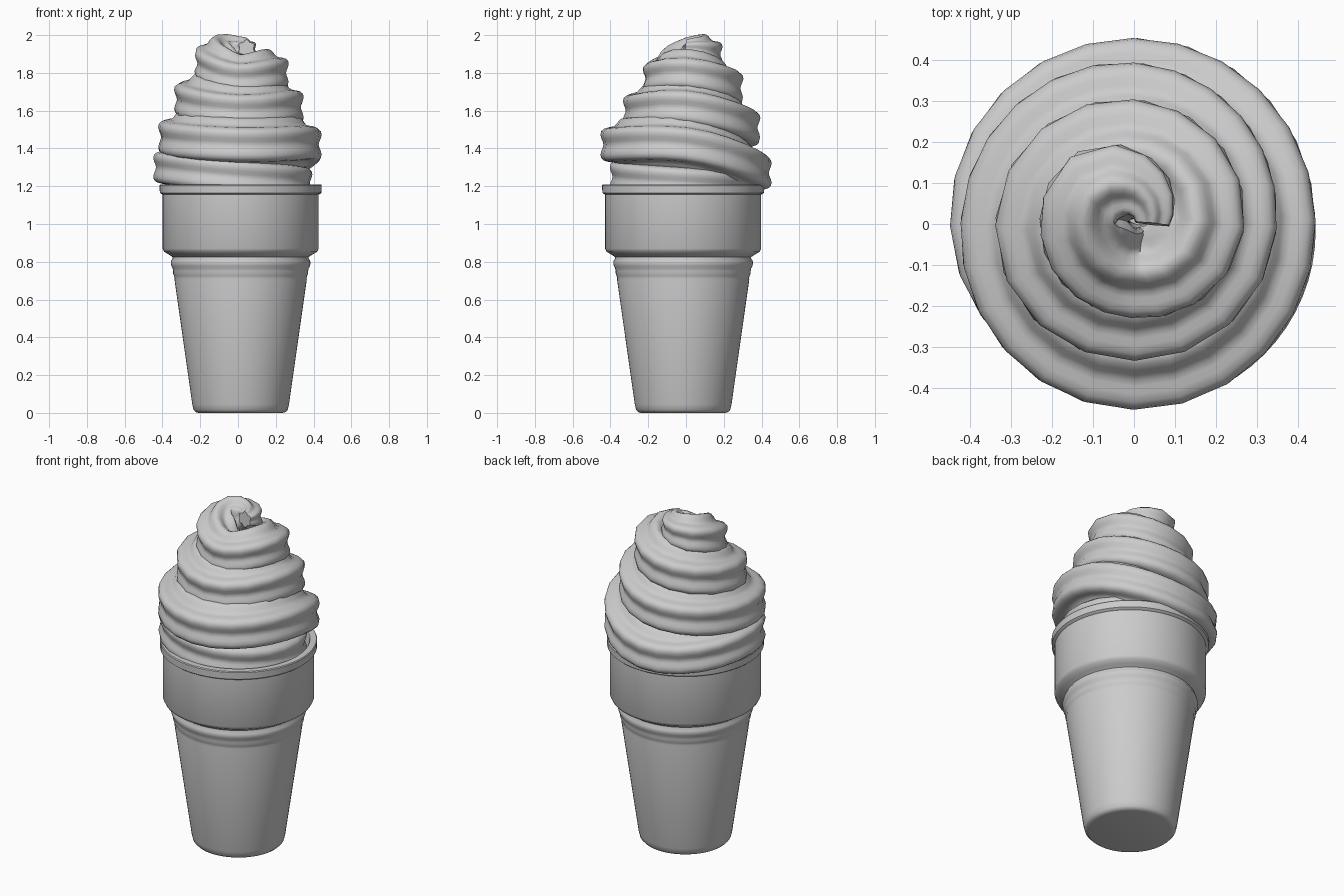
import bpy, math
from mathutils import Vector

if "Cube" in bpy.data.objects:
    bpy.data.objects.remove(bpy.data.objects["Cube"])

grey = bpy.data.materials.new("plain_grey")
grey.diffuse_color = (0.6, 0.6, 0.6, 1)
grey.use_nodes = True
grey.node_tree.nodes["Principled BSDF"].inputs["Base Color"].default_value = grey.diffuse_color


def add_mesh(name, verts, faces, angle):
    me = bpy.data.meshes.new(name)
    me.from_pydata(verts, [], faces)
    me.materials.append(grey)
    ob = bpy.data.objects.new(name, me)
    bpy.context.collection.objects.link(ob)
    bpy.ops.object.select_all(action='DESELECT')
    bpy.context.view_layer.objects.active = ob
    ob.select_set(True)
    bpy.ops.object.shade_smooth_by_angle(angle=math.radians(angle))
    return ob


def skin(rings):
    """Join equal rings of points with quads and cap both ends."""
    n = len(rings[0])
    verts = [p for r in rings for p in r]
    faces = [(i * n + j, i * n + (j + 1) % n, (i + 1) * n + (j + 1) % n, (i + 1) * n + j)
             for i in range(len(rings) - 1) for j in range(n)]
    faces.append(tuple(reversed(range(n))))
    faces.append(tuple(range((len(rings) - 1) * n, len(rings) * n)))
    return verts, faces


# Wafer cup: lathed profile (radius, height), hollow at the top
profile = [(0.222, 0), (0.238, 0.004), (0.249, 0.016), (0.256, 0.045), (0.35, 0.705),
           (0.349, 0.712), (0.352, 0.725), (0.357, 0.737), (0.357, 0.75), (0.36, 0.765),
           (0.367, 0.778), (0.37, 0.792), (0.368, 0.805), (0.36, 0.818), (0.36, 0.825),
           (0.38, 0.838), (0.405, 0.853), (0.413, 0.87), (0.413, 1.155), (0.422, 1.16),
           (0.428, 1.165), (0.429, 1.205), (0.425, 1.21), (0.39, 1.21), (0.385, 1.2),
           (0.38, 1.1)]
SEG = 64
cup_rings = [[(0.014 + r * math.cos(2 * math.pi * k / SEG),
               -0.015 + r * math.sin(2 * math.pi * k / SEG), z) for k in range(SEG)]
             for r, z in profile]
add_mesh("wafer_cup", *skin(cup_rings), 40)

# Swirl path: (angle, outer radius, height, tube radius), winding clockwise upward
way = [(90, .36, 1.18, .12), (0, .405, 1.215, .125), (-90, .415, 1.25, .13),
       (-180, .46, 1.30, .13),
       (-270, .465, 1.27, .135), (-360, .455, 1.42, .14), (-450, .465, 1.42, .14),
       (-540, .435, 1.46, .14), (-630, .405, 1.51, .135), (-720, .36, 1.62, .135),
       (-810, .345, 1.60, .13), (-900, .35, 1.66, .135), (-990, .315, 1.72, .135),
       (-1080, .28, 1.80, .125), (-1170, .24, 1.77, .125), (-1260, .24, 1.85, .125),
       (-1305, .235, 1.89, .115), (-1350, .18, 1.905, .095), (-1395, .125, 1.925, .065),
       (-1440, .09, 1.93, .045)]


def spline(a, b, c, d, t):
    return tuple(0.5 * (2 * q + (r - p) * t + (2 * p - 5 * q + 4 * r - s) * t * t
                        + (3 * q - p - 3 * r + s) * t ** 3) for p, q, r, s in zip(a, b, c, d))


path = []
for i in range(len(way) - 1):
    a, b, c, d = (way[max(0, min(len(way) - 1, i + k))] for k in (-1, 0, 1, 2))
    steps = 6 if i < 9 else 4 if i < 15 else 2
    for s in range(steps):
        t = s / steps
        q = spline(a, b, c, d, t)
        path.append((b[0] + (c[0] - b[0]) * t,) + q[1:])
path.append(way[-1])
centres = [Vector(((r - R) * math.cos(math.radians(a)), (r - R) * math.sin(math.radians(a)), z))
           for a, r, z, R in path]

# Swirl: six-lobed section swept along the path, with a valley facing outward
LOBES, PER = 6, 8
swirl_rings = []
for i, c in enumerate(centres):
    tan = (centres[min(i + 1, len(centres) - 1)] - centres[max(i - 1, 0)]).normalized()
    side = tan.cross(Vector((0, 0, 1))).normalized()
    up = side.cross(tan)
    ring = []
    for k in range(LOBES * PER):
        th = 2 * math.pi * k / (LOBES * PER)
        rad = path[i][3] * (0.91 - 0.11 * math.cos(LOBES * th))
        ring.append(c - side * rad * math.cos(th) + up * rad * math.sin(th))
    swirl_rings.append(ring)
add_mesh("cream_swirl", *skin(swirl_rings), 45)

# Make all normals point outward
for ob in bpy.data.objects:
    bpy.context.view_layer.objects.active = ob
    bpy.ops.object.mode_set(mode='EDIT')
    bpy.ops.mesh.select_all(action='SELECT')
    bpy.ops.mesh.normals_make_consistent(inside=False)
    bpy.ops.object.mode_set(mode='OBJECT')
